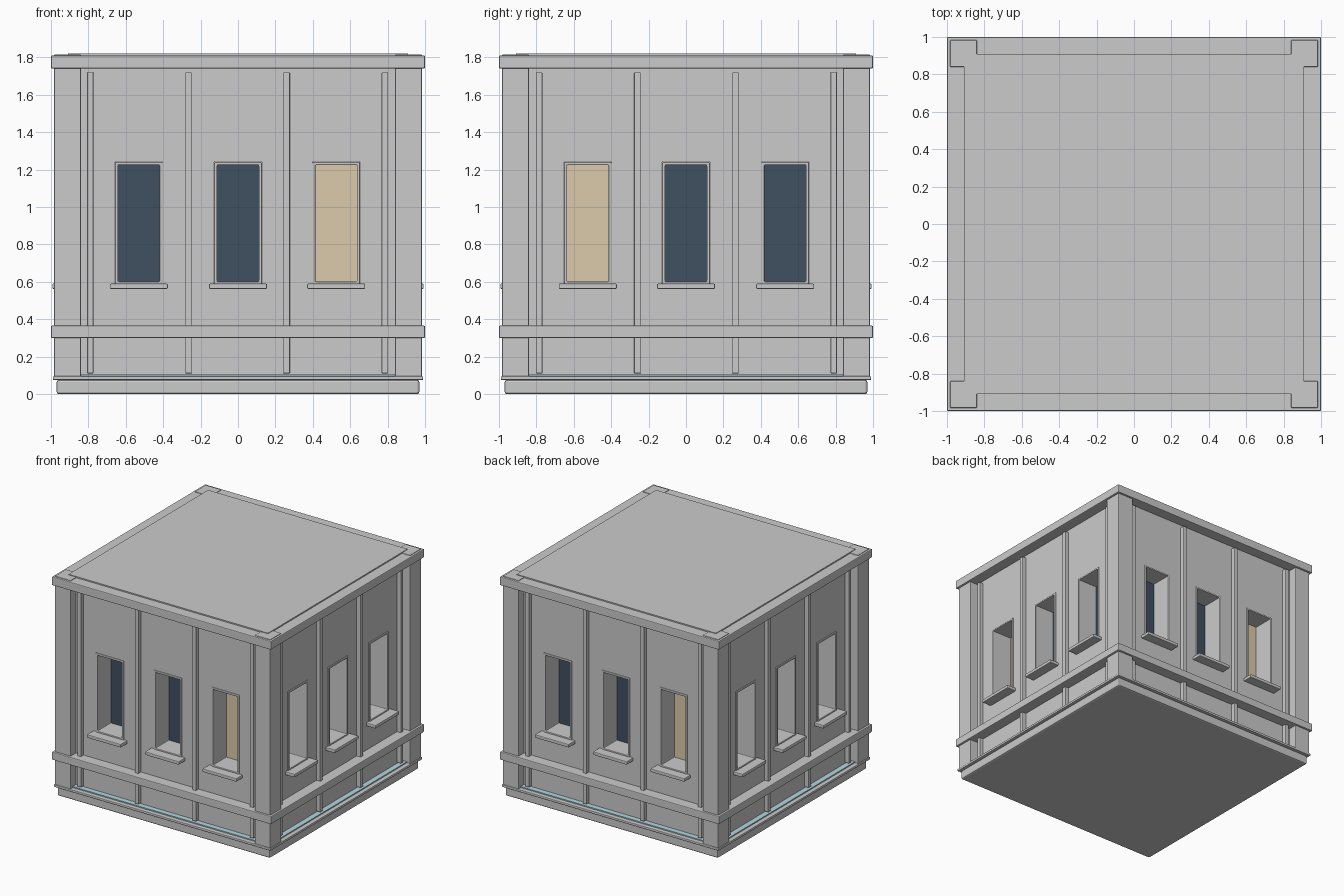
import bpy, bmesh
from mathutils import Vector

if "Cube" in bpy.data.objects:
    bpy.data.objects.remove(bpy.data.objects["Cube"])

# Front features are mapped to every side; lit windows meet at shared corners
SIDES = {
    "front": lambda p: (p[0], p[1], p[2]),
    "back": lambda p: (-p[0], -p[1], p[2]),
    "right": lambda p: (-p[1], -p[0], p[2]),
    "left": lambda p: (p[1], p[0], p[2]),
}


def material(name, rgb):
    m = bpy.data.materials.new(name)
    m.diffuse_color = (*rgb, 1)
    m.use_nodes = True
    m.node_tree.nodes["Principled BSDF"].inputs["Base Color"].default_value = m.diffuse_color
    return m


DARK = material("dark_glass", (0.05, 0.08, 0.115))
LIT = material("lit_glass", (0.72, 0.6, 0.41))
CYAN = material("pale_cyan", (0.45, 0.68, 0.75))


def finish(name, bm, bevel=0, mat=None):
    bmesh.ops.recalc_face_normals(bm, faces=bm.faces)
    me = bpy.data.meshes.new(name)
    bm.to_mesh(me)
    bm.free()
    ob = bpy.data.objects.new(name, me)
    bpy.context.collection.objects.link(ob)
    if mat:
        me.materials.append(mat)
    if bevel:
        mod = ob.modifiers.new("bevel", "BEVEL")
        mod.width, mod.segments = bevel, 2
    return ob


def add_box(bm, lo, hi, side=SIDES["front"]):
    a, b = Vector(side(lo)), Vector(side(hi))
    for v in bmesh.ops.create_cube(bm, size=1)["verts"]:
        v.co = Vector([(a[i] + b[i]) / 2 + v.co[i] * abs(b[i] - a[i]) for i in range(3)])


def box(name, lo, hi, side=SIDES["front"], bevel=0, mat=None):
    bm = bmesh.new()
    add_box(bm, lo, hi, side)
    return finish(name, bm, bevel, mat)


def ring(name, outer, inner, d0, d1, place, bevel):
    """Rectangular ring; rects are (u0, u1, v0, v1), place maps (u, v, depth)."""
    bm = bmesh.new()
    loops = []
    for (u0, u1, v0, v1), d in ((outer, d0), (outer, d1), (inner, d1), (inner, d0)):
        loops.append([bm.verts.new(place(u, v, d))
                      for u, v in ((u0, v0), (u1, v0), (u1, v1), (u0, v1))])
    for k in range(4):
        a, b = loops[k], loops[(k + 1) % 4]
        for i in range(4):
            j = (i + 1) % 4
            bm.faces.new((a[i], a[j], b[j], b[i]))
    return finish(name, bm, bevel)


WALL = 0.91
WINDOWS = (-0.53, 0, 0.525)
W, Z0, Z1, BACK = 0.127, 0.585, 1.24, 0.73

# Base
box("base_plinth", (-0.97, -0.97, 0), (0.97, 0.97, 0.075), bevel=0.012)
box("base_ledge", (-0.99, -0.99, 0.075), (0.99, 0.99, 0.095), bevel=0.005)

# Main block with window pockets
block = box("wall_block", (-WALL, -WALL, 0.09), (WALL, WALL, 1.82))
bm = bmesh.new()
for side in SIDES.values():
    for x in WINDOWS:
        add_box(bm, (x - W, -1.1, Z0), (x + W, -BACK, Z1), side)
cutter = finish("window_cutter", bm)
cutter.hide_render = True
cutter.hide_viewport = True
cut = block.modifiers.new("pockets", "BOOLEAN")
cut.operation, cut.object, cut.solver = "DIFFERENCE", cutter, "EXACT"

# Corner pillars
for sx in (-1, 1):
    for sy in (-1, 1):
        box("corner_pillar", (0.84 * sx, 0.84 * sy, 0.09), (0.983 * sx, 0.983 * sy, 1.815), bevel=0.004)

# Horizontal band and cornice
for name, z0, z1 in (("lower_band", 0.30, 0.365), ("cornice", 1.74, 1.81)):
    ring(name, (-1, 1, -1, 1), (-0.9, 0.9, -0.9, 0.9), z0, z1, lambda u, v, d: (u, v, d), 0.006)

for sname, side in SIDES.items():
    # Light strip along the foot of the wall
    box(sname + "_light_strip", (-0.84, -0.955, 0.094), (0.84, -0.905, 0.104), side, mat=CYAN)
    # Vertical fins
    for x in (-0.79, -0.265, 0.26, 0.785):
        box(sname + "_fin", (x - 0.017, -0.945, 0.11), (x + 0.017, -0.9, 1.72), side, 0.004)
    # Windows: frame, pane and sill
    for i, x in enumerate(WINDOWS):
        ring(sname + "_window_frame", (x - W, x + W, Z0, Z1),
             (x - W + 0.016, x + W - 0.016, Z0 + 0.016, Z1 - 0.016), BACK - 0.005, WALL + 0.008,
             lambda u, v, d: side((u, -d, v)), 0.005)
        box(sname + "_window_pane", (x - W + 0.01, -BACK - 0.012, Z0 + 0.01),
            (x + W - 0.01, -BACK + 0.01, Z1 - 0.01), side, mat=LIT if i == 2 else DARK)
        box(sname + "_window_sill", (x - 0.155, -0.993, 0.562), (x + 0.155, -0.89, 0.59), side, 0.006)
